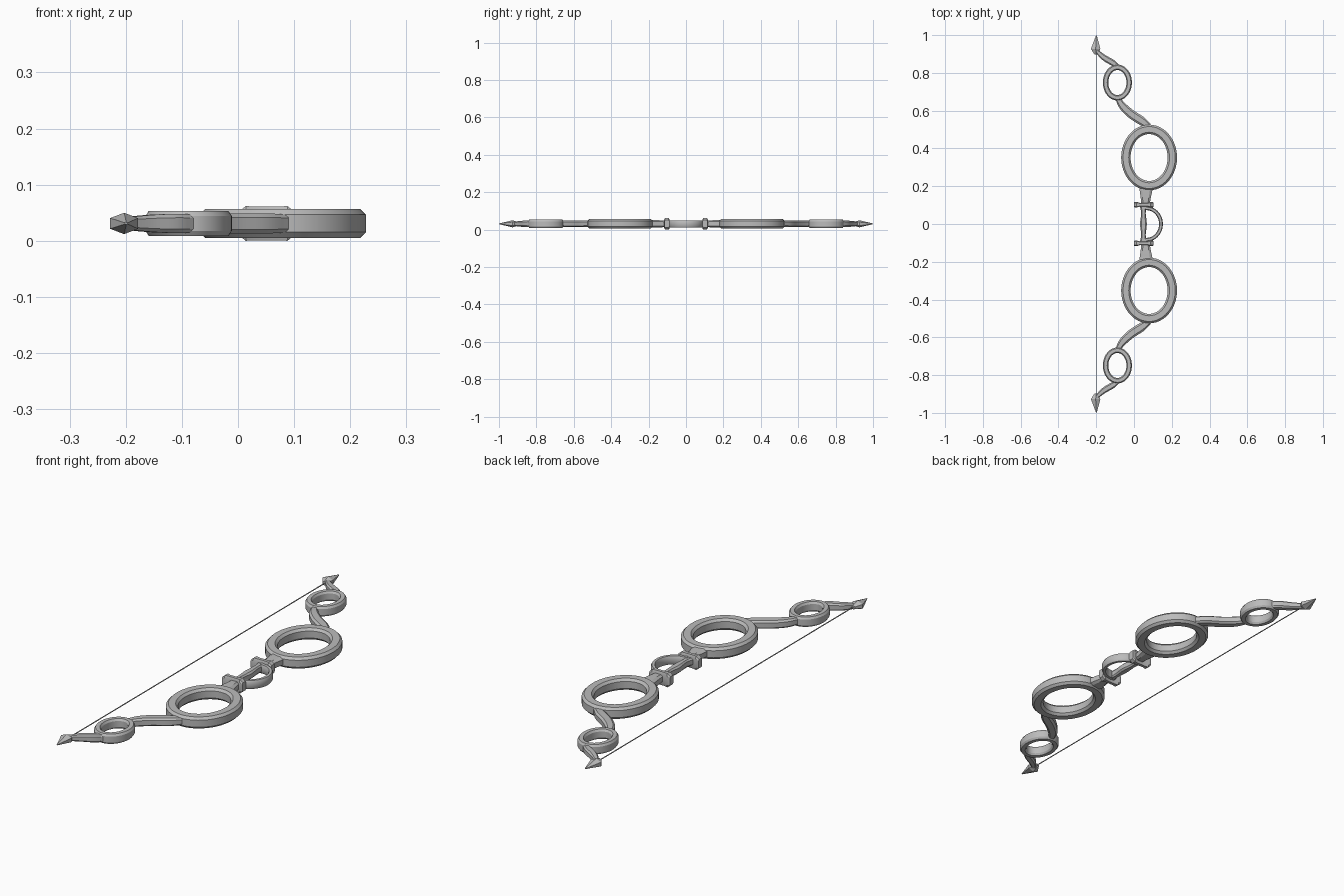
import bpy, bmesh, math
from mathutils import Vector

cube = bpy.data.objects.get("Cube")
if cube:
    bpy.data.objects.remove(cube)

MID = 0.031  # height of the bow's middle plane


def material(name, rgb):
    m = bpy.data.materials.new(name)
    m.use_nodes = True
    m.diffuse_color = (*rgb, 1)
    m.node_tree.nodes["Principled BSDF"].inputs["Base Color"].default_value = (*rgb, 1)
    return m


metal = material("grey metal", (0.5, 0.5, 0.5))


def finish(name, bm, mirror=True, angle=30):
    bmesh.ops.recalc_face_normals(bm, faces=bm.faces)
    mesh = bpy.data.meshes.new(name)
    bm.to_mesh(mesh)
    bm.free()
    obj = bpy.data.objects.new(name, mesh)
    bpy.context.collection.objects.link(obj)
    mesh.materials.append(metal)
    bpy.ops.object.select_all(action="DESELECT")
    obj.select_set(True)
    bpy.context.view_layer.objects.active = obj
    bpy.ops.object.shade_smooth_by_angle(angle=math.radians(angle))
    if mirror:
        mod = obj.modifiers.new("Other limb", "MIRROR")
        mod.use_axis = (False, True, False)
        mod.use_mirror_merge = False
    return obj


def section(w, h, c=0.4):
    """Chamfered rectangle as (sideways, up) pairs."""
    k, j = w * (1 - c), h * (1 - c)
    return [(w, -j), (w, j), (k, h), (-k, h), (-w, j), (-w, -j), (-k, -h), (k, -h)]


def bridge(bm, loops, closed):
    count = len(loops)
    for i in range(count if closed else count - 1):
        a, b = loops[i], loops[(i + 1) % count]
        for j in range(len(a)):
            k = (j + 1) % len(a)
            bm.faces.new((a[j], a[k], b[k], b[j]))
    if not closed:
        bm.faces.new(loops[0])
        bm.faces.new(loops[-1])


def ring(name, cx, cy, rx, ry, band, h, steps=48):
    bm = bmesh.new()
    loops = []
    for i in range(steps):
        a = math.tau * i / steps
        loops.append([bm.verts.new((cx + (rx - band / 2 + s) * math.cos(a),
                                    cy + (ry - band / 2 + s) * math.sin(a), MID + u))
                      for s, u in section(band / 2, h)])
    bridge(bm, loops, True)
    return finish(name, bm)


def sweep(name, keys, mirror=True, steps=5):
    """Sweep a chamfered bar through keys of (x, y, half width, half height)."""
    keys = [Vector(k) for k in keys]
    ends = [2 * keys[0] - keys[1]] + keys + [2 * keys[-1] - keys[-2]]
    path = []
    for p0, p1, p2, p3 in zip(ends, ends[1:], ends[2:], ends[3:]):
        for i in range(steps):
            t = i / steps
            path.append(p1 + (p2 - p0) * (t / 2) + (2 * p0 - 5 * p1 + 4 * p2 - p3) * (t * t / 2)
                        + (3 * p1 - p0 - 3 * p2 + p3) * (t ** 3 / 2))
    path.append(keys[-1])
    bm = bmesh.new()
    loops = []
    for i, p in enumerate(path):
        d = path[min(i + 1, len(path) - 1)] - path[max(i - 1, 0)]
        n = Vector((d[1], -d[0])).normalized()
        loops.append([bm.verts.new((p[0] + n.x * s, p[1] + n.y * s, MID + u))
                      for s, u in section(p[2], p[3])])
    bridge(bm, loops, False)
    return finish(name, bm, mirror)


# Large and small rings of each limb
ring("large_ring", 0.08, 0.352, 0.148, 0.174, 0.05, 0.026)
ring("small_ring", -0.088, 0.749, 0.077, 0.095, 0.029, 0.022)

# Bars joining collar, rings and tip
sweep("neck", [(0.06, 0.1, 0.022, 0.017), (0.062, 0.14, 0.027, 0.019), (0.064, 0.195, 0.037, 0.02)])
sweep("middle_bar", [(0.082, 0.515, 0.014, 0.016), (0.04, 0.546, 0.023, 0.018),
                     (-0.015, 0.582, 0.023, 0.018), (-0.06, 0.624, 0.02, 0.018),
                     (-0.088, 0.667, 0.012, 0.016)])
sweep("tip_bar", [(-0.085, 0.835, 0.01, 0.016), (-0.115, 0.855, 0.016, 0.017),
                  (-0.16, 0.882, 0.015, 0.015), (-0.2, 0.918, 0.009, 0.011)])

# Collars: flared clamps on either side of the grip
bm = bmesh.new()
loops = []
for x, d, h in [(0.0, 0.013, 0.02), (0.014, 0.015, 0.031), (0.03, 0.01, 0.03),
                (0.072, 0.01, 0.03), (0.088, 0.015, 0.031), (0.102, 0.013, 0.02)]:
    loops.append([bm.verts.new((x, 0.102 + s, MID + u)) for s, u in section(d, h, 0.3)])
bridge(bm, loops, False)
finish("collar", bm)

# Grip swelling in the middle, and curved hand guard
sweep("grip", [(0.05, y, w, 0.017) for y, w in
               [(-0.1, 0.022), (-0.06, 0.012), (0, 0.018), (0.06, 0.012), (0.1, 0.022)]], False)
guard = [(0.064 + 0.079 * math.cos(a), 0.084 * math.sin(a), 0.01, 0.019)
         for a in [math.pi * (i / 10 - 0.5) for i in range(11)]]
sweep("hand_guard", [(0.055, -0.09, 0.01, 0.019)] + guard + [(0.055, 0.09, 0.01, 0.019)], False, 3)

# Faceted arrow tips
bm = bmesh.new()
loops = []
for x, y, w, h in [(-0.2, 0.898, 0.01, 0.009), (-0.203, 0.927, 0.025, 0.019), (-0.199, 0.999, 0.002, 0.002)]:
    corners = [(w, -h / 2), (w, h / 2), (0, h), (-w, h / 2), (-w, -h / 2), (0, -h)]
    loops.append([bm.verts.new((x + s, y, MID + u)) for s, u in corners])
bridge(bm, loops, False)
finish("arrow_tip", bm, angle=10)

# Bowstring
sweep("bowstring", [(-0.2, -0.92, 0.002, 0.002), (-0.2, 0.92, 0.002, 0.002)], False, 1)
